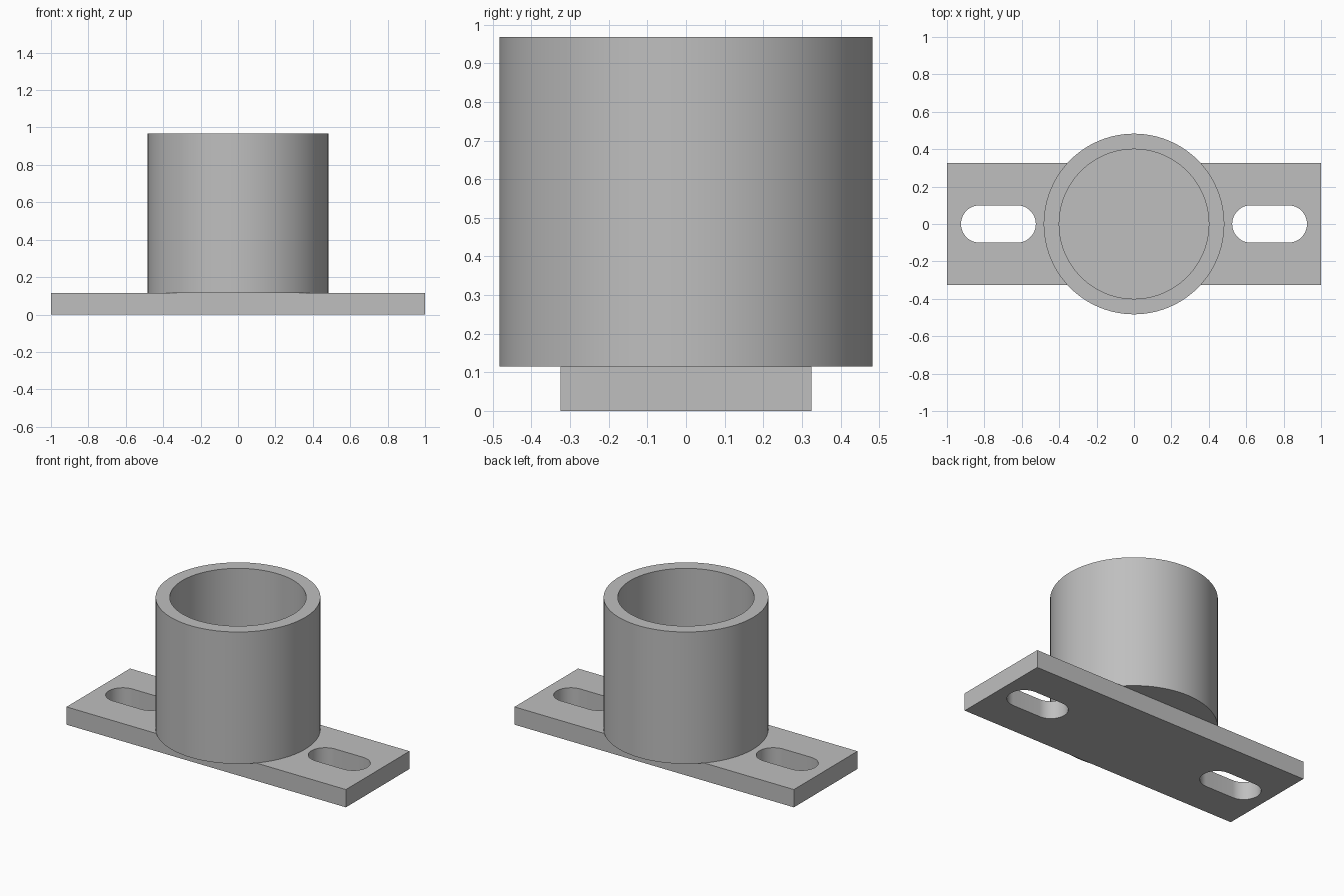
import bpy
import bmesh
import math

cube = bpy.data.objects.get("Cube")
if cube:
    bpy.data.objects.remove(cube, do_unlink=True)

PLATE_TOP = 0.115

grey = bpy.data.materials.new("plain grey")
grey.use_nodes = True
colour = (0.52, 0.52, 0.52, 1)
grey.diffuse_color = colour
grey.node_tree.nodes["Principled BSDF"].inputs["Base Color"].default_value = colour


def finish(name, bm):
    """Turn a bmesh into a grey object with smooth walls and sharp rims."""
    bmesh.ops.remove_doubles(bm, verts=bm.verts, dist=0.0001)
    bmesh.ops.recalc_face_normals(bm, faces=bm.faces)
    mesh = bpy.data.meshes.new(name)
    bm.to_mesh(mesh)
    bm.free()
    mesh.materials.clear()
    mesh.materials.append(grey)
    obj = bpy.data.objects.new(name, mesh)
    bpy.context.collection.objects.link(obj)
    bpy.ops.object.select_all(action="DESELECT")
    obj.select_set(True)
    bpy.context.view_layer.objects.active = obj
    bpy.ops.object.shade_smooth_by_angle(angle=math.radians(30))
    return obj


def slot_outline(cx, half_straight, radius, steps=24):
    """Rounded slot running along x."""
    points = []
    for side in (1, -1):
        for i in range(steps + 1):
            a = math.pi * i / steps - side * math.pi / 2
            points.append((cx + side * half_straight + radius * math.cos(a),
                           radius * math.sin(a)))
    return points


# Mounting plate: rectangle with two slots, filled and extruded
outlines = [
    [(-1, -0.325), (1, -0.325), (1, 0.325), (-1, 0.325)],
    slot_outline(-0.725, 0.1, 0.1),
    slot_outline(0.725, 0.1, 0.1),
]
curve = bpy.data.curves.new("plate_profile", "CURVE")
curve.dimensions = "2D"
curve.fill_mode = "BOTH"
curve.extrude = PLATE_TOP / 2
for outline in outlines:
    spline = curve.splines.new("POLY")
    spline.points.add(len(outline) - 1)
    for point, (x, y) in zip(spline.points, outline):
        point.co = (x, y, 0, 1)
    spline.use_cyclic_u = True
profile = bpy.data.objects.new("plate_profile", curve)
bpy.context.collection.objects.link(profile)
bpy.context.view_layer.update()
filled = bpy.data.meshes.new_from_object(
    profile.evaluated_get(bpy.context.evaluated_depsgraph_get()))
bm = bmesh.new()
bm.from_mesh(filled)
bmesh.ops.translate(bm, verts=bm.verts, vec=(0, 0, PLATE_TOP / 2))
bpy.data.objects.remove(profile, do_unlink=True)
bpy.data.meshes.remove(filled)
finish("mounting_plate", bm)

# Cup: closed at the bottom, open at the top, turned from a wall profile
wall = [(0, PLATE_TOP), (0.483, PLATE_TOP), (0.483, 0.968),
        (0.4, 0.968), (0.4, 0.2), (0, 0.2)]
bm = bmesh.new()
verts = [bm.verts.new((r, 0, z)) for r, z in wall]
edges = [bm.edges.new(pair) for pair in zip(verts, verts[1:])]
bmesh.ops.spin(bm, geom=verts + edges, cent=(0, 0, 0), axis=(0, 0, 1),
               angle=math.tau, steps=96, use_merge=True)
finish("cup", bm)
